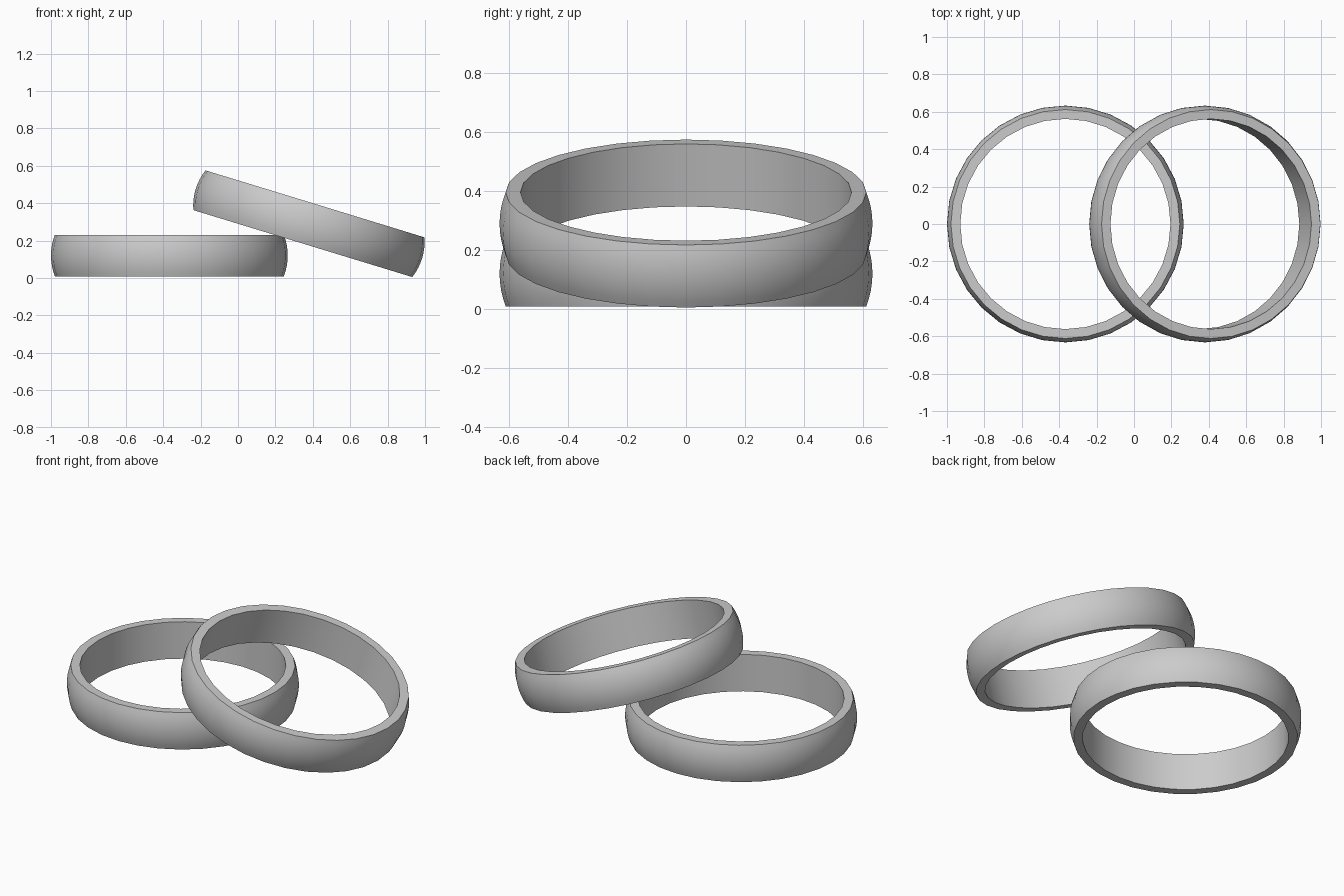
import bpy, bmesh, math

if "Cube" in bpy.data.objects:
    bpy.data.objects.remove(bpy.data.objects["Cube"])

SIDES = 32        # facets around each band
ARC = 8           # steps across the domed outer face
H = 0.111         # half band height
R_IN, R_EDGE, R_MID = 0.562, 0.612, 0.633


def band_profile():
    # flat inner wall, flat rims, circular-arc outer face
    s = R_MID - R_EDGE
    rad = (H * H + s * s) / (2 * s)
    a = math.asin(H / rad)
    pts = [(R_IN, H), (R_IN, -H)]
    for i in range(ARC + 1):
        t = -a + 2 * a * i / ARC
        pts.append((R_MID - rad + rad * math.cos(t), rad * math.sin(t)))
    return pts


def ring(name, location, tilt):
    bm = bmesh.new()
    prof = band_profile()
    loops = []
    for k in range(SIDES):
        t = 2 * math.pi * k / SIDES
        loops.append([bm.verts.new((r * math.cos(t), r * math.sin(t), z)) for r, z in prof])
    n = len(prof)
    for k in range(SIDES):
        a, b = loops[k], loops[(k + 1) % SIDES]
        for i in range(n):
            j = (i + 1) % n
            bm.faces.new((a[i], b[i], b[j], a[j]))
    bmesh.ops.recalc_face_normals(bm, faces=bm.faces[:])
    mesh = bpy.data.meshes.new(name)
    bm.to_mesh(mesh)
    bm.free()
    obj = bpy.data.objects.new(name, mesh)
    bpy.context.collection.objects.link(obj)
    obj.location = location
    obj.rotation_euler = (0, tilt, 0)
    bpy.ops.object.select_all(action='DESELECT')
    obj.select_set(True)
    bpy.context.view_layer.objects.active = obj
    bpy.ops.object.shade_smooth_by_angle(angle=math.radians(30))
    return obj


# ring lying flat, and a second ring leaning on it
ring("flat_ring", (-0.367, 0, 0.12), 0)
ring("leaning_ring", (0.379, 0, 0.29), math.radians(17))
